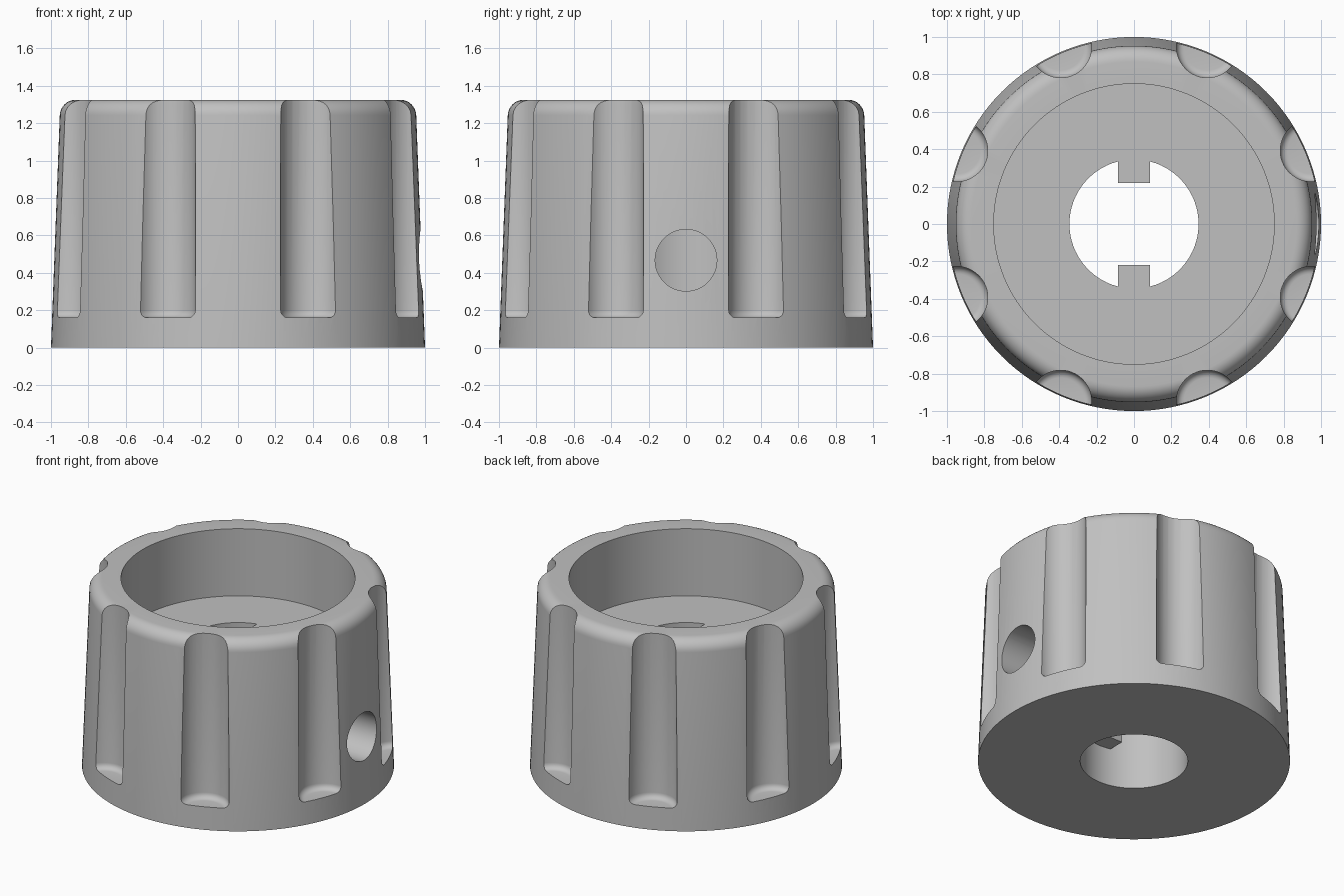
import bpy, bmesh, math
from mathutils import Matrix, Vector

cube = bpy.data.objects.get("Cube")
if cube:
    bpy.data.objects.remove(cube, do_unlink=True)

HEIGHT, FLOOR, BORE, CUP = 1.325, 0.85, 0.345, 0.75

grey = bpy.data.materials.new("plain grey")
grey.use_nodes = True
colour = (0.53, 0.53, 0.53, 1)
grey.diffuse_color = colour
grey.node_tree.nodes["Principled BSDF"].inputs["Base Color"].default_value = colour


def arc(cx, cz, radius, start, end, steps=8):
    """Points of an arc in the x-z plane, angles in degrees."""
    angles = [math.radians(start + (end - start) * i / steps) for i in range(steps + 1)]
    return [(cx + radius * math.cos(a), cz + radius * math.sin(a)) for a in angles]


def add_lathe(bm, profile, segments, matrix=Matrix()):
    """Revolve a closed x-z profile about z and add it to the mesh."""
    verts = [bm.verts.new((x, 0, z)) for x, z in profile]
    edges = [bm.edges.new((v, verts[i - 1])) for i, v in enumerate(verts)
             if profile[i][0] > 0 or profile[i - 1][0] > 0]
    before = set(bm.verts) - set(verts)
    bmesh.ops.spin(bm, geom=verts + edges, cent=(0, 0, 0), axis=(0, 0, 1),
                   angle=math.tau, steps=segments)
    new = [v for v in bm.verts if v not in before]
    bmesh.ops.remove_doubles(bm, verts=new, dist=1e-5)
    new = [v for v in bm.verts if v not in before]
    bmesh.ops.transform(bm, matrix=matrix, verts=new)


def make_object(name, bm):
    bmesh.ops.recalc_face_normals(bm, faces=bm.faces[:])
    mesh = bpy.data.meshes.new(name)
    bm.to_mesh(mesh)
    bm.free()
    mesh.materials.append(grey)
    obj = bpy.data.objects.new(name, mesh)
    bpy.context.collection.objects.link(obj)
    return obj


def boolean(target, tool, operation):
    """Apply a boolean and remove the tool object."""
    mod = target.modifiers.new(tool.name, "BOOLEAN")
    mod.object, mod.operation, mod.solver = tool, operation, "EXACT"
    tool.hide_render = True
    bpy.context.view_layer.objects.active = target
    bpy.ops.object.modifier_apply(modifier=mod.name)
    bpy.data.objects.remove(tool, do_unlink=True)


# Tapered body with rounded rim, deep cup and through bore
bm = bmesh.new()
fillet = 0.085
profile = [(BORE, 0), (1.0, 0)]
profile += arc(0.953 - fillet, HEIGHT - fillet, fillet, 2, 90)
profile += [(CUP, HEIGHT), (CUP, FLOOR), (BORE, FLOOR)]
add_lathe(bm, profile, 128)
knob = make_object("knob_body", bm)

# Two key tabs inside the bore, flush with the cup floor
bm = bmesh.new()
tab_bottom = 0.27
for side in (-1, 1):
    place = Matrix.Translation((0, side * 0.32, (FLOOR + tab_bottom) / 2))
    size = Matrix.Diagonal((0.17, 0.2, FLOOR - tab_bottom, 1))
    bmesh.ops.create_cube(bm, size=1, matrix=place @ size)
boolean(knob, make_object("key_tabs", bm), "UNION")

# Eight grip flutes with softly rounded lower ends
bm = bmesh.new()
radius, soft, bottom = 0.165, 0.04, 0.16
flute = [(0, bottom)] + arc(radius - soft, bottom + soft, soft, -90, 0, 5)
flute += [(radius, 1.5), (0, 1.5)]
for i in range(8):
    turn = Matrix.Rotation(math.tau * (i + 0.5) / 8, 4, "Z")
    add_lathe(bm, flute, 48, turn @ Matrix.Translation((1.025, 0, 0)))
boolean(knob, make_object("flute_cutters", bm), "DIFFERENCE")

# Set screw hole from the left side into the bore
bm = bmesh.new()
lie = Matrix.Translation((0.65, 0, 0.467)) @ Matrix.Rotation(math.pi / 2, 4, "Y")
bmesh.ops.create_cone(bm, cap_ends=True, segments=48, radius1=0.165, radius2=0.165,
                      depth=1.0, matrix=lie)
boolean(knob, make_object("screw_hole_cutter", bm), "DIFFERENCE")

# Smooth shading with crisp edges
bpy.ops.object.select_all(action="DESELECT")
knob.select_set(True)
bpy.context.view_layer.objects.active = knob
bpy.ops.object.shade_smooth_by_angle(angle=math.radians(30))
